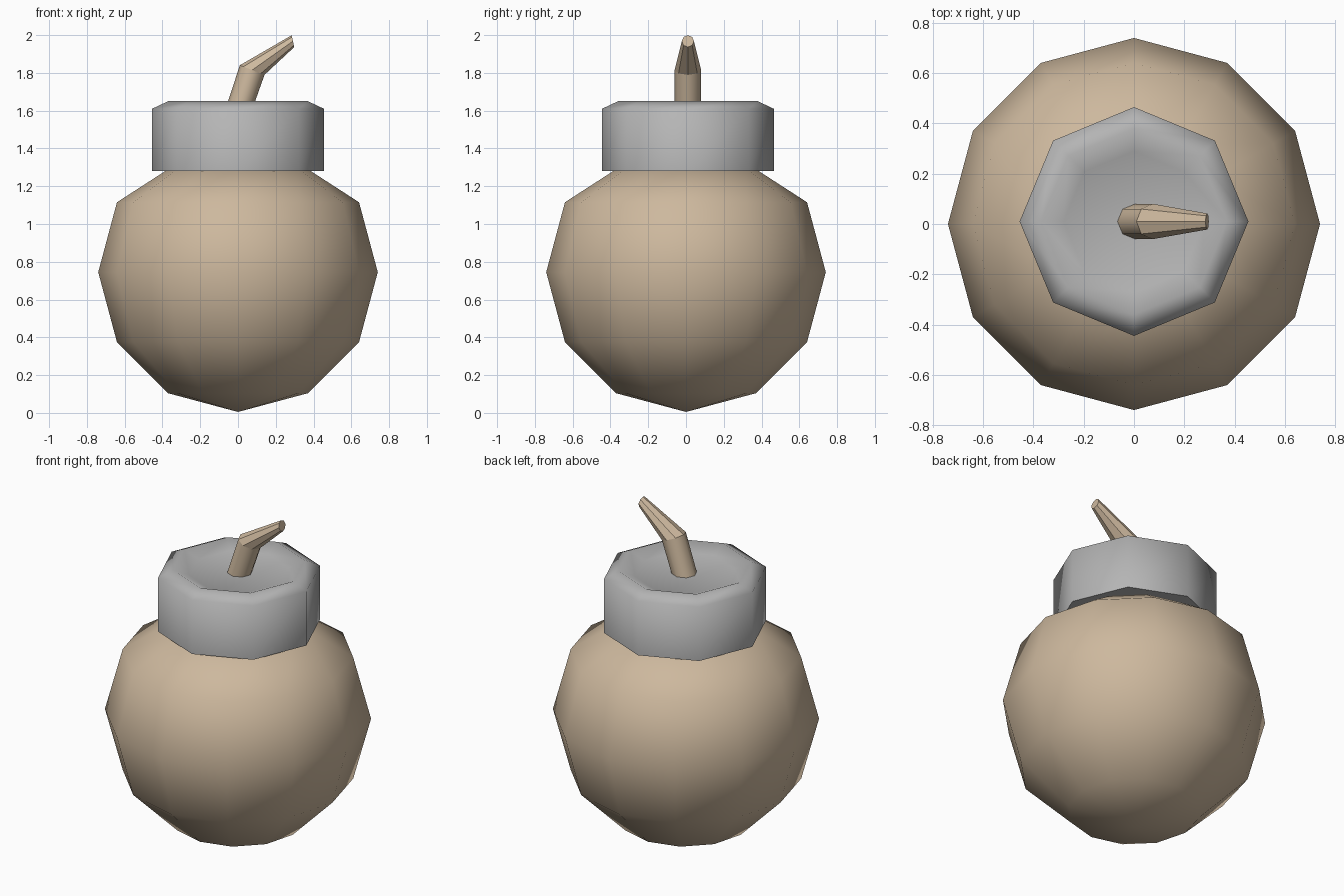
import bpy, math
from mathutils import Vector

if "Cube" in bpy.data.objects:
    bpy.data.objects.remove(bpy.data.objects["Cube"])


def material(name, rgb):
    m = bpy.data.materials.new(name)
    m.diffuse_color = (*rgb, 1)
    m.use_nodes = True
    m.node_tree.nodes["Principled BSDF"].inputs["Base Color"].default_value = m.diffuse_color
    return m


tan = material("tan", (0.61, 0.48, 0.34))
grey = material("grey", (0.46, 0.46, 0.46))


def loft(name, rings, mat, sides):
    """Skin rings of (centre, radius, tilt about y); a radius of 0 is a pole."""
    verts, faces, loops = [], [], []
    for c, r, tilt in rings:
        n = sides if r > 0 else 1
        loops.append([len(verts) + i % n for i in range(sides)])
        for i in range(n):
            a = 2 * math.pi * i / sides
            u = Vector((math.cos(tilt), 0, -math.sin(tilt)))
            verts.append(Vector(c) + r * (math.cos(a) * u + math.sin(a) * Vector((0, 1, 0))))
    for lo, hi in zip(loops, loops[1:]):
        for i in range(sides):
            j = (i + 1) % sides
            quad = [lo[i], lo[j], hi[j], hi[i]]
            faces.append(list(dict.fromkeys(quad)))
    for loop, flip in ((loops[0], True), (loops[-1], False)):
        if len(set(loop)) > 1:
            faces.append(loop[::-1] if flip else loop)
    me = bpy.data.meshes.new(name)
    me.from_pydata(verts, [], faces)
    me.materials.append(mat)
    me.shade_smooth()
    ob = bpy.data.objects.new(name, me)
    bpy.context.collection.objects.link(ob)
    return ob


# Round body: 12-sided ball with its top ring pressed down under the collar
R, CZ = 0.74, 0.745
rings = []
for k in range(5):
    t = math.radians(-90 + 30 * k)
    rings.append(((0, 0, CZ + R * math.sin(t)), R * math.cos(t) if k else 0, 0))
rings.append(((0, 0, 1.29), 0.37, 0))
loft("body", rings, tan, 12)

# Octagonal collar with bevelled rim and shallow dish
profile = [(0.455, 1.28), (0.455, 1.61), (0.37, 1.65), (0.28, 1.61)]
collar = loft("collar", [((0, 0.01, z), r, 0) for r, z in profile], grey, 8)
for p in collar.data.polygons:
    if p.normal.z < -0.9:
        p.use_smooth = False

# Bent, tapering fuse
fuse = loft("fuse", [((0.002, 0.01, 1.6), 0.07, 0.05),
                     ((0.075, 0.01, 1.815), 0.07, 0.37),
                     ((0.291, 0.01, 1.968), 0.032, 1.36)], tan, 8)
for p in fuse.data.polygons:
    # upper length and end caps are faceted
    if p.center.z > 1.83 or p.center.x > 0.12 or len(p.vertices) > 4:
        p.use_smooth = False
